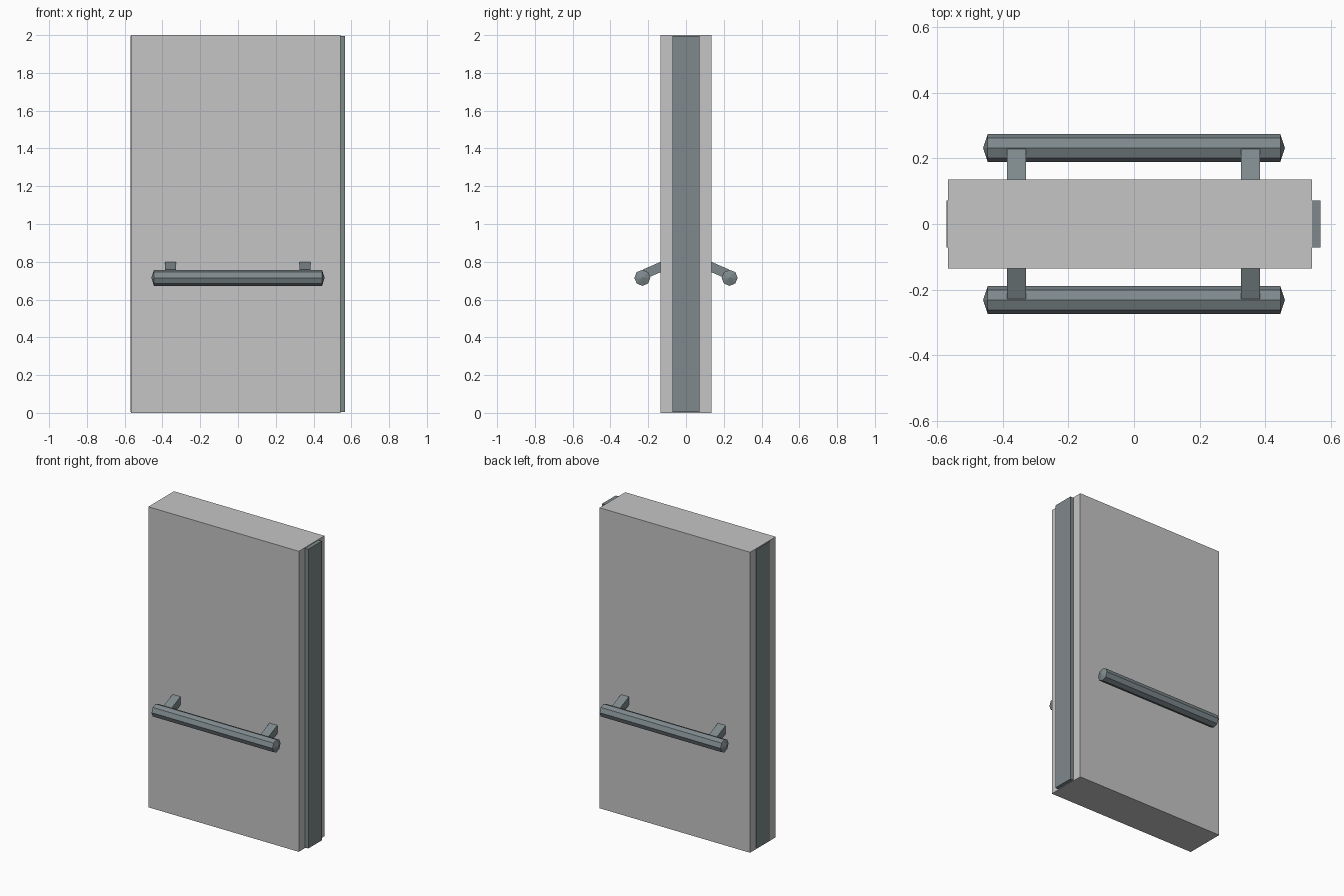
import bpy, bmesh, math

if "Cube" in bpy.data.objects:
    bpy.data.objects.remove(bpy.data.objects["Cube"])


def material(name, rgb):
    m = bpy.data.materials.new(name)
    m.diffuse_color = (*rgb, 1)
    m.use_nodes = True
    m.node_tree.nodes["Principled BSDF"].inputs["Base Color"].default_value = m.diffuse_color
    return m


door_grey = material("light grey", (0.56, 0.56, 0.56))
metal = material("blue grey metal", (0.21, 0.25, 0.265))


def finish(name, bm, mat):
    bmesh.ops.recalc_face_normals(bm, faces=bm.faces)
    me = bpy.data.meshes.new(name)
    bm.to_mesh(me)
    bm.free()
    me.materials.append(mat)
    ob = bpy.data.objects.new(name, me)
    bpy.context.collection.objects.link(ob)
    return ob


def prism(name, profile, x0, x1, mat, tip=0):
    """Sweep a (y, z) profile along x; tip adds shallow pointed ends."""
    bm = bmesh.new()
    rings = [[bm.verts.new((x, y, z)) for y, z in profile] for x in (x0, x1)]
    n = len(profile)
    for i in range(n):
        j = (i + 1) % n
        bm.faces.new((rings[0][i], rings[0][j], rings[1][j], rings[1][i]))
    for ring, x in zip(rings, (x0 - tip, x1 + tip)):
        if tip:
            c = bm.verts.new((x, sum(p[0] for p in profile) / n,
                              sum(p[1] for p in profile) / n))
            for i in range(n):
                bm.faces.new((ring[i], ring[(i + 1) % n], c))
        else:
            bm.faces.new(ring)
    return finish(name, bm, mat)


def rect(y, z0, z1):
    return [(-y, z0), (y, z0), (y, z1), (-y, z1)]


# Door slab and the metal core showing at both side edges
prism("door_slab", rect(0.135, 0, 2), -0.566, 0.542, door_grey)
prism("edge_strip", rect(0.071, 0.004, 1.996), -0.57, 0.567, metal)

# Push bars with slanted brackets on both faces
for s, side in ((-1, "front"), (1, "back")):
    octagon = [(s * 0.231 + 0.0425 * math.cos(k * math.pi / 4),
                0.715 + 0.0425 * math.sin(k * math.pi / 4)) for k in range(8)]
    prism(side + "_push_bar", octagon, -0.445, 0.445, metal, tip=0.014)
    arm = [(s * 0.12, 0.806), (s * 0.228, 0.759),
           (s * 0.208, 0.713), (s * 0.12, 0.751)]
    for x, end in ((-0.358, "left"), (0.355, "right")):
        prism(f"{side}_{end}_bracket", arm, x - 0.029, x + 0.029, metal)
